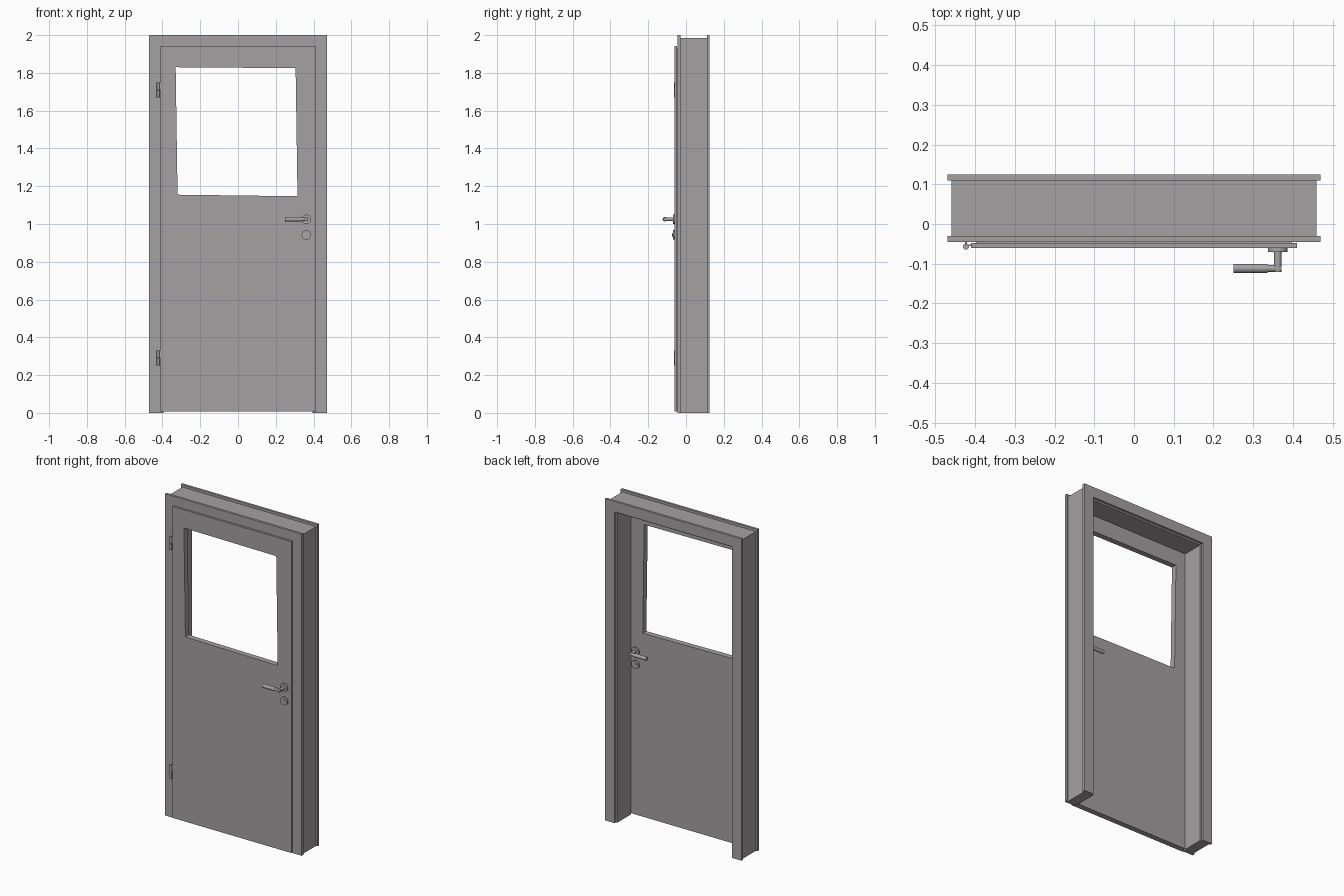
import bpy, bmesh, math
from mathutils import Matrix, Vector

if "Cube" in bpy.data.objects:
    bpy.data.objects.remove(bpy.data.objects["Cube"])


def material(name, rgb):
    m = bpy.data.materials.new(name)
    m.diffuse_color = (*rgb, 1)
    m.use_nodes = True
    m.node_tree.nodes["Principled BSDF"].inputs["Base Color"].default_value = m.diffuse_color
    return m


PAINT = material("warm_grey_paint", (0.38, 0.355, 0.37))
METAL = material("grey_metal", (0.38, 0.37, 0.375))


def finish(bm, name, mat, smooth=False):
    bmesh.ops.recalc_face_normals(bm, faces=bm.faces)
    me = bpy.data.meshes.new(name)
    bm.to_mesh(me)
    bm.free()
    me.materials.append(mat)
    ob = bpy.data.objects.new(name, me)
    bpy.context.collection.objects.link(ob)
    if smooth:
        bpy.ops.object.select_all(action='DESELECT')
        ob.select_set(True)
        bpy.context.view_layer.objects.active = ob
        bpy.ops.object.shade_smooth_by_angle(angle=math.radians(35))
    return ob


def extrude_y(bm, faces, y1):
    """Give flat xz faces a thickness along y."""
    ext = bmesh.ops.extrude_face_region(bm, geom=faces, use_keep_orig=True)
    for v in ext["geom"]:
        if isinstance(v, bmesh.types.BMVert):
            v.co.y = y1


def portal(name, half_out, top_out, half_in, top_in, y0, y1):
    """Frame section around three sides, open at the floor."""
    pts = [(-half_out, 0), (-half_out, top_out), (half_out, top_out), (half_out, 0),
           (half_in, 0), (half_in, top_in), (-half_in, top_in), (-half_in, 0)]
    bm = bmesh.new()
    f = bm.faces.new([bm.verts.new((x, y0, z)) for x, z in pts])
    extrude_y(bm, [f], y1)
    return finish(bm, name, PAINT)


WINDOW = [(-0.32, 1.155), (-0.33, 1.83), (0.305, 1.825), (0.315, 1.147)]


def leaf(name, half, bottom, top, y0, y1):
    """Door panel with the slightly skewed window opening."""
    outer = [(-half, bottom), (-half, top), (half, top), (half, bottom)]
    bm = bmesh.new()
    o = [bm.verts.new((x, y0, z)) for x, z in outer]
    i = [bm.verts.new((x, y0, z)) for x, z in WINDOW]
    fs = [bm.faces.new((o[k], o[(k + 1) % 4], i[(k + 1) % 4], i[k])) for k in range(4)]
    extrude_y(bm, fs, y1)
    return finish(bm, name, PAINT)


def rod(name, a, b, r, sides=24):
    a, b = Vector(a), Vector(b)
    d = b - a
    mat = Matrix.Translation((a + b) / 2) @ d.to_track_quat('Z', 'Y').to_matrix().to_4x4()
    bm = bmesh.new()
    bmesh.ops.create_cone(bm, cap_ends=True, segments=sides, radius1=r, radius2=r,
                          depth=d.length, matrix=mat)
    return finish(bm, name, METAL, True)


def box(name, lo, hi, mat):
    bm = bmesh.new()
    bmesh.ops.create_cube(bm, size=1)
    for v in bm.verts:
        v.co = [lo[k] if v.co[k] < 0 else hi[k] for k in range(3)]
    return finish(bm, name, mat)


# Frame: front trim, rebate, lining and back trim
portal("front_trim", 0.47, 2.0, 0.405, 1.935, -0.045, -0.03)
portal("frame_rebate", 0.46, 1.985, 0.405, 1.935, -0.03, -0.022)
portal("frame_lining", 0.46, 1.985, 0.395, 1.925, -0.022, 0.11)
portal("back_trim", 0.47, 2.0, 0.405, 1.935, 0.11, 0.125)

# Door leaf with an overlapping front lip
leaf("door_front_lip", 0.41, 0.007, 1.943, -0.06, -0.048)
leaf("door_body", 0.398, 0.007, 1.928, -0.048, -0.025)

# Handles and key plates on both faces
for side, face, s in (("front", -0.06, -1), ("back", -0.025, 1)):
    X, Z, KZ = 0.362, 1.025, 0.942
    y = lambda d: face + s * d
    rod(side + "_handle_rosette", (X, face, Z), (X, y(0.01), Z), 0.025, 32)
    rod(side + "_handle_stem", (X, y(0.01), Z), (X, y(0.061), Z), 0.0095)
    rod(side + "_handle_neck", (0.335, y(0.052), Z), (0.3715, y(0.052), Z), 0.009)
    rod(side + "_handle_grip", (0.25, y(0.052), Z), (0.336, y(0.052), Z), 0.0115)
    rod(side + "_key_rosette", (X, face, KZ), (X, y(0.01), KZ), 0.025, 32)
    rod(side + "_key_core", (X, y(0.01), KZ), (X, y(0.012), KZ), 0.011)
    ends = sorted((y(0.012), y(0.0135)))
    box(side + "_key_slot", (X - 0.002, ends[0], KZ - 0.007),
        (X + 0.002, ends[1], KZ + 0.007), METAL)

# Hinges: two knuckles and a mounting leaf each
for name, z in (("lower", 0.25), ("upper", 1.67)):
    rod(name + "_hinge_knuckle_bottom", (-0.423, -0.057, z), (-0.423, -0.057, z + 0.039), 0.0075)
    rod(name + "_hinge_knuckle_top", (-0.423, -0.057, z + 0.041), (-0.423, -0.057, z + 0.08), 0.0075)
    box(name + "_hinge_frame_leaf", (-0.425, -0.057, z), (-0.421, -0.044, z + 0.039), METAL)
    box(name + "_hinge_door_leaf", (-0.423, -0.056, z + 0.041), (-0.409, -0.052, z + 0.08), METAL)
